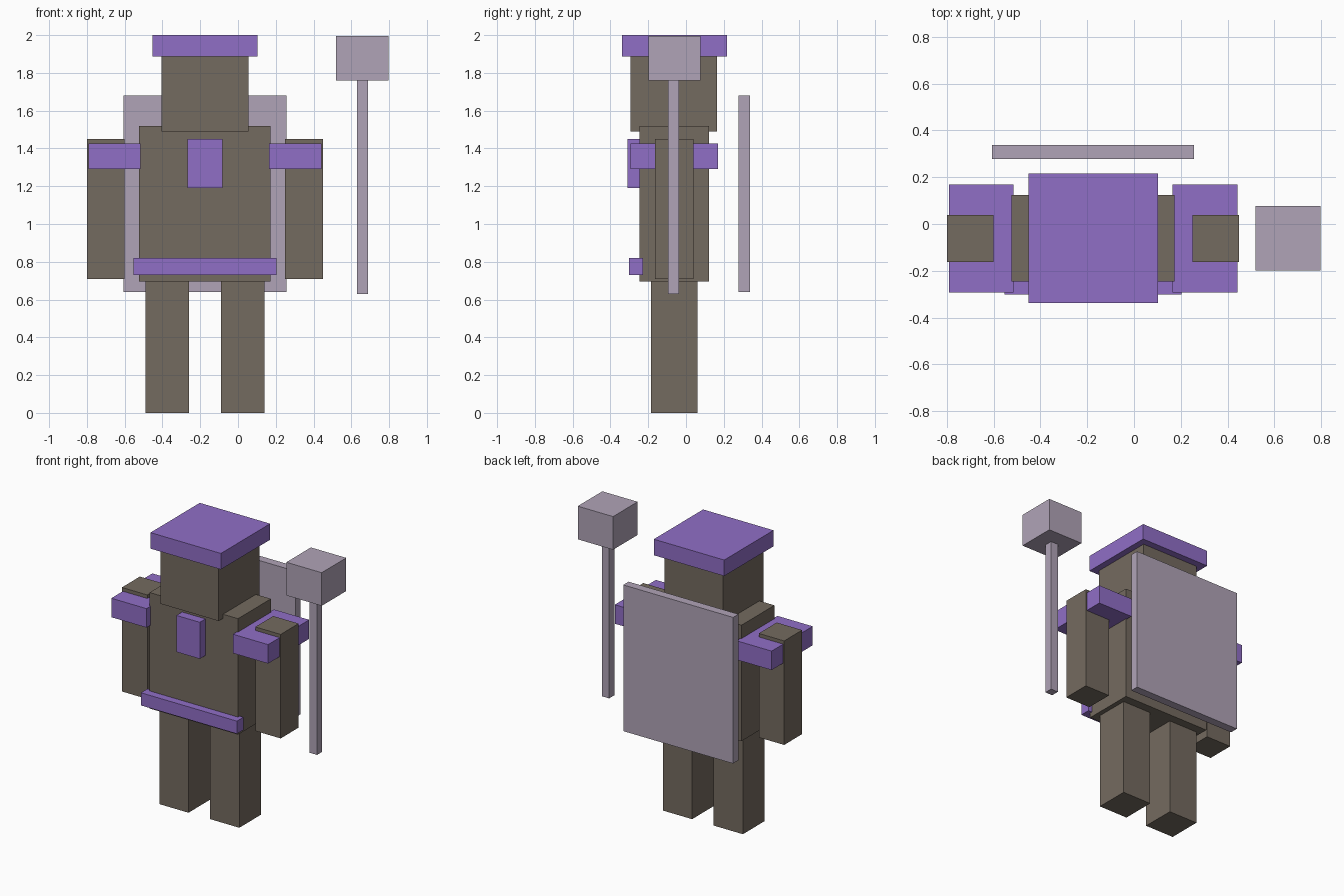
import bpy
from mathutils import Vector

cube = bpy.data.objects.get("Cube")
if cube:
    bpy.data.objects.remove(cube, do_unlink=True)

BODY_X = -0.175  # centre line of the figure; the staff stands to its left


def material(name, rgb):
    mat = bpy.data.materials.new(name)
    mat.use_nodes = True
    colour = (*rgb, 1.0)
    mat.diffuse_color = colour
    mat.node_tree.nodes["Principled BSDF"].inputs["Base Color"].default_value = colour
    return mat


stone = material("brown_grey", (0.175, 0.145, 0.115))
purple = material("purple", (0.28, 0.156, 0.565))
pale = material("pale_mauve", (0.434, 0.371, 0.474))


def box(name, x, y, z, mat):
    """Box spanning the given (low, high) ranges."""
    low, high = (Vector(p) for p in zip(x, y, z))
    bpy.ops.mesh.primitive_cube_add(size=1, location=(low + high) / 2)
    obj = bpy.context.object
    obj.name = obj.data.name = name
    for v in obj.data.vertices:
        v.co = v.co * (high - low)
    obj.data.materials.append(mat)
    return obj


def centred(name, half, y, z, mat):
    """Box centred on the figure."""
    box(name, (BODY_X - half, BODY_X + half), y, z, mat)


def pair(name, inner, outer, y, z, mat):
    """Left and right boxes mirrored about the figure's centre line."""
    box("left_" + name, (BODY_X + inner, BODY_X + outer), y, z, mat)
    box("right_" + name, (BODY_X - outer, BODY_X - inner), y, z, mat)


# Body
pair("leg", 0.085, 0.315, (-0.185, 0.06), (0, 0.7), stone)
centred("torso", 0.348, (-0.247, 0.123), (0.695, 1.52), stone)
centred("head", 0.23, (-0.295, 0.165), (1.49, 1.89), stone)
pair("arm", 0.425, 0.625, (-0.163, 0.039), (0.71, 1.45), stone)

# Clothing
centred("hat", 0.277, (-0.338, 0.216), (1.886, 2.0), purple)
pair("shoulder_guard", 0.34, 0.617, (-0.293, 0.169), (1.29, 1.425), purple)
centred("belt", 0.378, (-0.302, -0.228), (0.73, 0.82), purple)
centred("chest_plate", 0.092, (-0.311, -0.24), (1.19, 1.45), purple)
centred("cape", 0.432, (0.278, 0.338), (0.64, 1.68), pale)

# Staff
box("staff_shaft", (0.63, 0.688), (-0.094, -0.036), (0.63, 1.77), pale)
box("staff_head", (0.52, 0.798), (-0.199, 0.077), (1.76, 1.996), pale)
